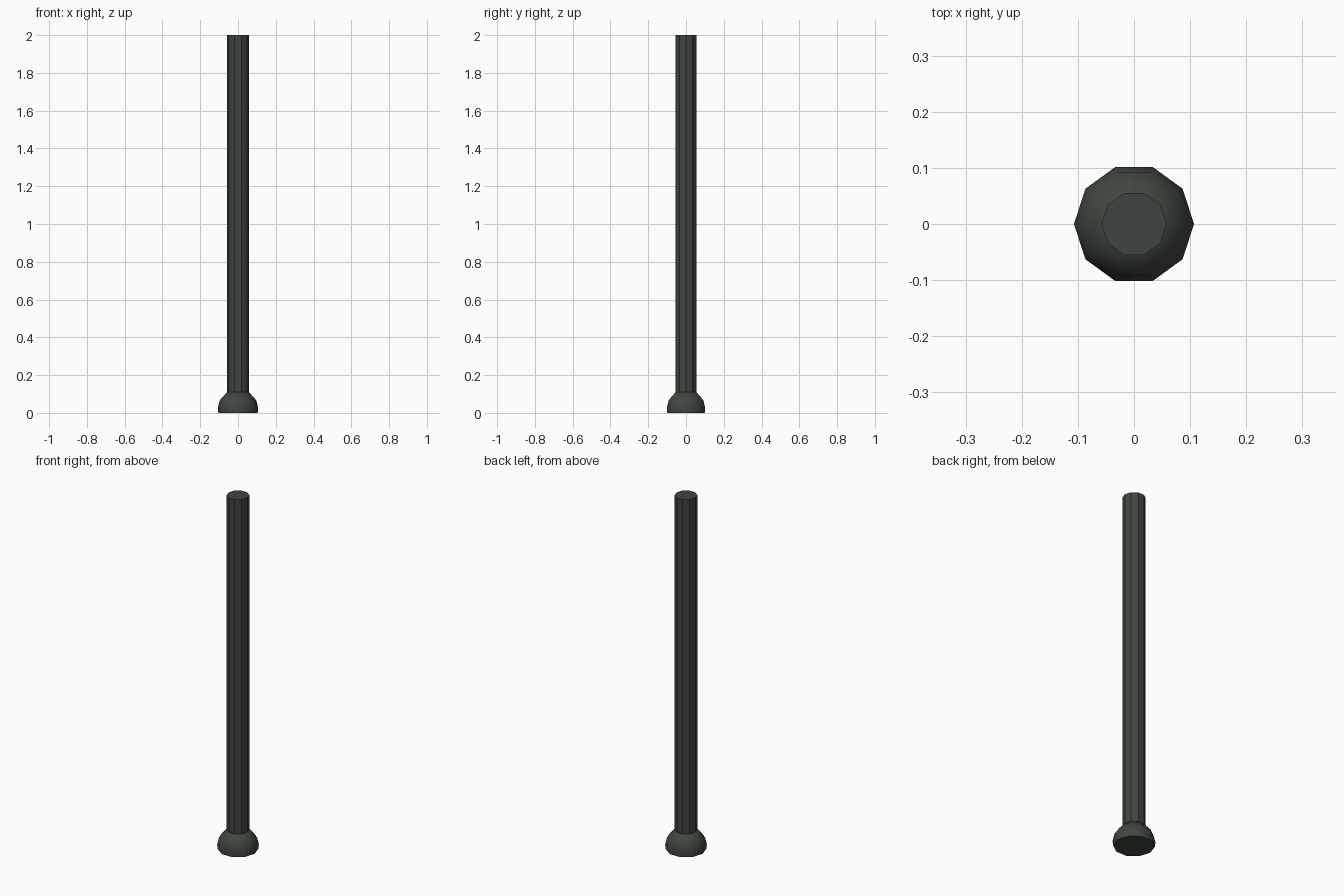
import bpy, bmesh, math

cube = bpy.data.objects.get("Cube")
if cube:
    bpy.data.objects.remove(cube, do_unlink=True)

SIDES = 10

metal = bpy.data.materials.new("dark green grey metal")
metal.use_nodes = True
colour = (0.05, 0.06, 0.05, 1)
metal.diffuse_color = colour
metal.node_tree.nodes["Principled BSDF"].inputs["Base Color"].default_value = colour


def turned(name, profile, smooth_angle):
    """Revolve a (radius, height) profile into a closed ten-sided solid."""
    bm = bmesh.new()
    rings = []
    for r, z in profile:
        angles = [math.tau * i / SIDES for i in range(SIDES)]
        rings.append([bm.verts.new((r * math.cos(a), r * math.sin(a), z)) for a in angles])
    for low, high in zip(rings, rings[1:]):
        for i in range(SIDES):
            j = (i + 1) % SIDES
            bm.faces.new((low[i], low[j], high[j], high[i]))
    bm.faces.new(rings[0][::-1])
    bm.faces.new(rings[-1])
    mesh = bpy.data.meshes.new(name)
    bm.to_mesh(mesh)
    bm.free()
    mesh.materials.append(metal)
    obj = bpy.data.objects.new(name, mesh)
    bpy.context.collection.objects.link(obj)
    bpy.ops.object.select_all(action='DESELECT')
    obj.select_set(True)
    bpy.context.view_layer.objects.active = obj
    if smooth_angle:
        bpy.ops.object.shade_smooth_by_angle(angle=math.radians(smooth_angle))
    return obj


# Rounded foot, softly shaded with a sharp bottom rim
turned("domed_foot", [(0.104, 0), (0.107, 0.025), (0.097, 0.066), (0.058, 0.11)], 50)

# Straight faceted post
turned("post", [(0.058, 0.1), (0.058, 2)], 0)
